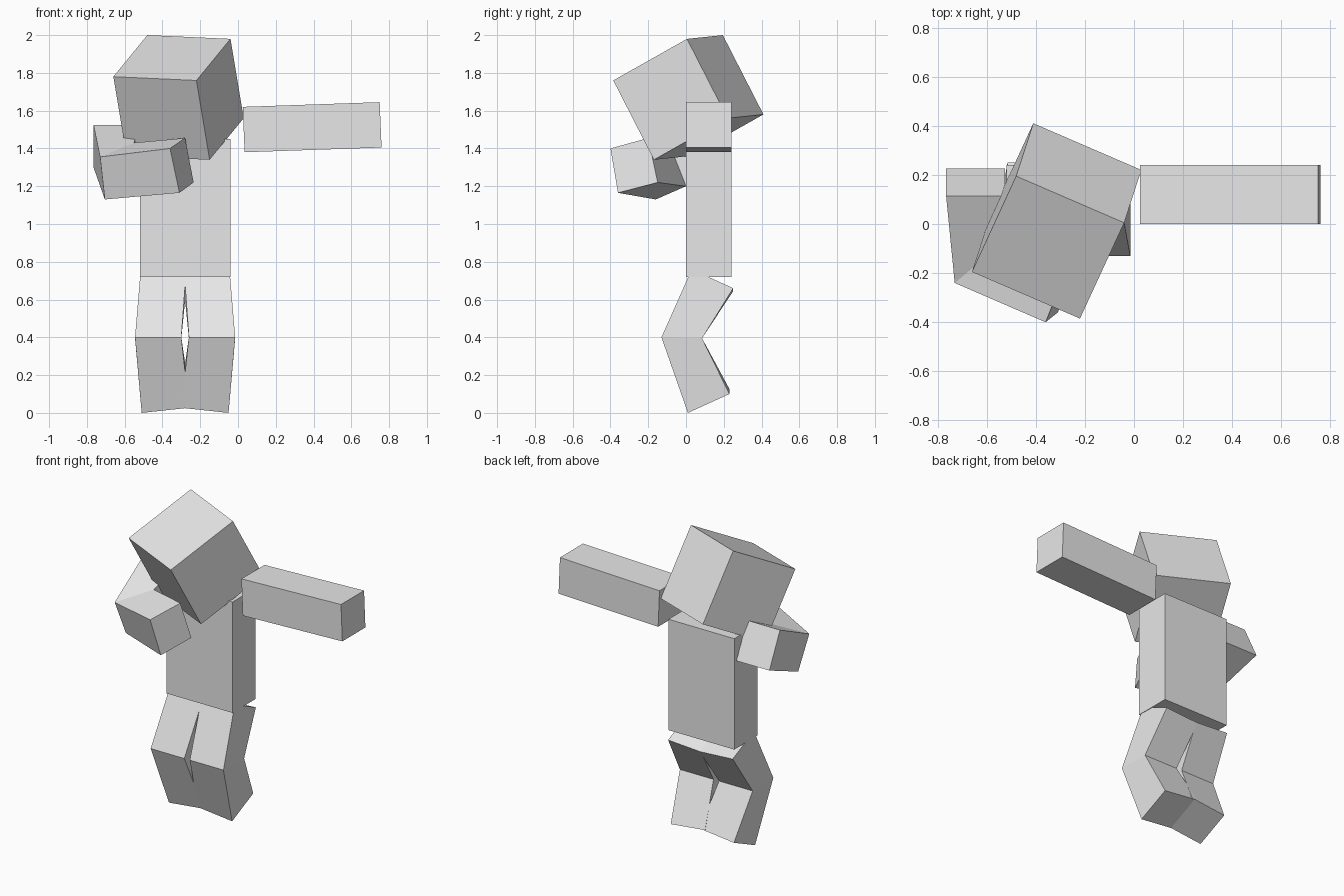
import bpy
import bmesh
from mathutils import Vector

cube = bpy.data.objects.get("Cube")
if cube:
    bpy.data.objects.remove(cube, do_unlink=True)

grey = bpy.data.materials.new("plain grey")
grey.use_nodes = True
colour = (0.8, 0.8, 0.8, 1)
grey.diffuse_color = colour
grey.node_tree.nodes["Principled BSDF"].inputs["Base Color"].default_value = colour


def loft(name, sections):
    """Join four-sided cross-sections into one closed, flat-faced limb."""
    bm = bmesh.new()
    rings = [[bm.verts.new(p) for p in section] for section in sections]
    for a, b in zip(rings, rings[1:]):
        for i in range(4):
            j = (i + 1) % 4
            bm.faces.new((a[i], a[j], b[j], b[i]))
    bm.faces.new(rings[0])
    bm.faces.new(rings[-1])
    bmesh.ops.recalc_face_normals(bm, faces=bm.faces)
    mesh = bpy.data.meshes.new(name)
    bm.to_mesh(mesh)
    bm.free()
    mesh.materials.append(grey)
    obj = bpy.data.objects.new(name, mesh)
    bpy.context.collection.objects.link(obj)
    return obj


def block(name, corner, u, v, w):
    """Box from one corner and its three edge vectors."""
    c, u, v, w = map(Vector, (corner, u, v, w))
    base = [c, c + u, c + u + v, c + v]
    return loft(name, [base, [p + w for p in base]])


# Head, bowed and turned towards the bent arm
block("head", (-0.48, 0.195, 2.0),
      (0.44, -0.19, -0.02), (-0.18, -0.39, -0.22), (0.07, 0.215, -0.42))

# Torso
block("torso", (-0.52, 0, 0.72), (0.48, 0, 0), (0, 0.24, 0), (0, 0, 0.73))

# Straight arm, raised slightly
block("left_arm", (0.035, 0, 1.38), (0.725, 0, 0.025), (0, 0.24, 0), (-0.01, 0, 0.24))

# Bent arm: shoulder, elbow and hand sections (outer top, outer bottom, inner bottom, inner top)
shoulder = [(-0.765, 0.115, 1.525), (-0.765, 0.225, 1.3),
            (-0.525, 0.225, 1.3), (-0.525, 0.115, 1.525)]
elbow = [(-0.73, -0.24, 1.355), (-0.705, -0.16, 1.13),
         (-0.53, 0, 1.2), (-0.55, -0.09, 1.43)]
hand = [(-0.36, -0.4, 1.4), (-0.31, -0.36, 1.165),
        (-0.235, -0.15, 1.22), (-0.28, -0.2, 1.455)]
loft("right_arm", [shoulder, elbow, hand])

# Legs: outer x, inner x, front (y, z), back (y, z), rise of the inner edge
leg_sections = [
    (-0.045, -0.285, (0.03, 0.76), (0.25, 0.66), -0.015),  # hip
    (-0.015, -0.26, (-0.13, 0.4), (0.085, 0.395), 0),      # knee
    (-0.05, -0.3, (0.01, 0), (0.23, 0.1), 0.027),          # foot
]
body_centre = -0.28
for side, sign in (("left", 1), ("right", -1)):
    rings = []
    for outer, inner, (fy, fz), (by, bz), rise in leg_sections:
        xo, xi = (body_centre + sign * (x - body_centre) for x in (outer, inner))
        rings.append([(xo, fy, fz), (xi, fy, fz + rise), (xi, by, bz + rise), (xo, by, bz)])
    loft(side + "_leg", rings)
